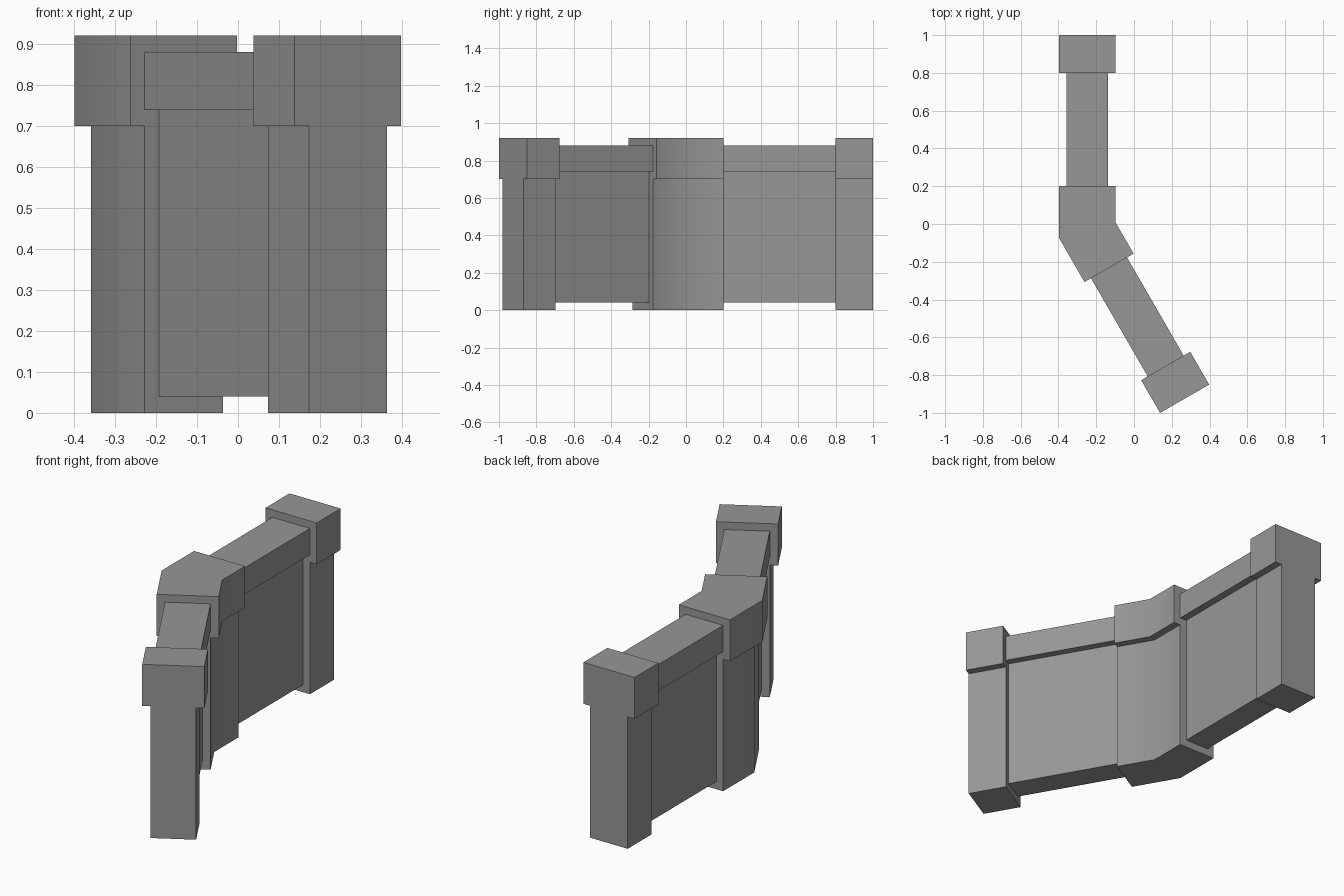
import bpy, bmesh
from math import radians
from mathutils import Vector

if "Cube" in bpy.data.objects:
    bpy.data.objects.remove(bpy.data.objects["Cube"])

# Wall centre line: straight leg, 30 degree bend, second straight leg
BEND = Vector((-0.248, -0.0316))
LEG = 1.0316
DIR_A = Vector((0, 1))
DIR_B = Vector((0.5, -0.866025))

# Dark grey stone
stone = bpy.data.materials.new("dark_stone")
stone.diffuse_color = (0.31, 0.31, 0.31, 1)
stone.use_nodes = True
stone.node_tree.nodes["Principled BSDF"].inputs["Base Color"].default_value = stone.diffuse_color


def on_leg(direction, distance):
    return BEND + direction * distance


def strip(name, path, half_width, z0, z1):
    """Solid strip following a path in plan, mitred at bends."""
    left, right = [], []
    for i, p in enumerate(path):
        segs = [(path[j + 1] - path[j]).normalized()
                for j in (i - 1, i) if 0 <= j < len(path) - 1]
        normals = [Vector((-d.y, d.x)) for d in segs]
        n = sum(normals, Vector((0, 0))).normalized()
        offset = n * (half_width / n.dot(normals[0]))
        left.append(p + offset)
        right.append(p - offset)
    bm = bmesh.new()
    base = bm.faces.new([bm.verts.new((p.x, p.y, z0)) for p in left + right[::-1]])
    top = bmesh.ops.extrude_face_region(bm, geom=[base], use_keep_orig=True)
    verts = [v for v in top["geom"] if isinstance(v, bmesh.types.BMVert)]
    bmesh.ops.translate(bm, verts=verts, vec=(0, 0, z1 - z0))
    bmesh.ops.recalc_face_normals(bm, faces=bm.faces)
    mesh = bpy.data.meshes.new(name)
    bm.to_mesh(mesh)
    bm.free()
    mesh.materials.append(stone)
    obj = bpy.data.objects.new(name, mesh)
    bpy.context.collection.objects.link(obj)
    return obj


def pillar(name, path):
    return [strip(name + "_pillar", path, 0.11, 0.0, 0.70),
            strip(name + "_cap", path, 0.15, 0.70, 0.92)]


for label, d in (("back", DIR_A), ("front", DIR_B)):
    # End pillar with its cap
    pillar(label + "_end", [on_leg(d, LEG - 0.2), on_leg(d, LEG)])
    # Recessed wall panel and the coping on top
    span = [on_leg(d, LEG - 0.8), on_leg(d, LEG - 0.2)]
    strip(label + "_wall_panel", span, 0.07, 0.04, 0.74)
    strip(label + "_coping", span, 0.11, 0.74, 0.88)

# Bent middle pillar, softly shaded around the corner
corner = pillar("corner", [on_leg(DIR_A, LEG - 0.8), BEND, on_leg(DIR_B, LEG - 0.8)])
for obj in corner:
    bpy.ops.object.select_all(action='DESELECT')
    obj.select_set(True)
    bpy.context.view_layer.objects.active = obj
    bpy.ops.object.shade_smooth_by_angle(angle=radians(40))
